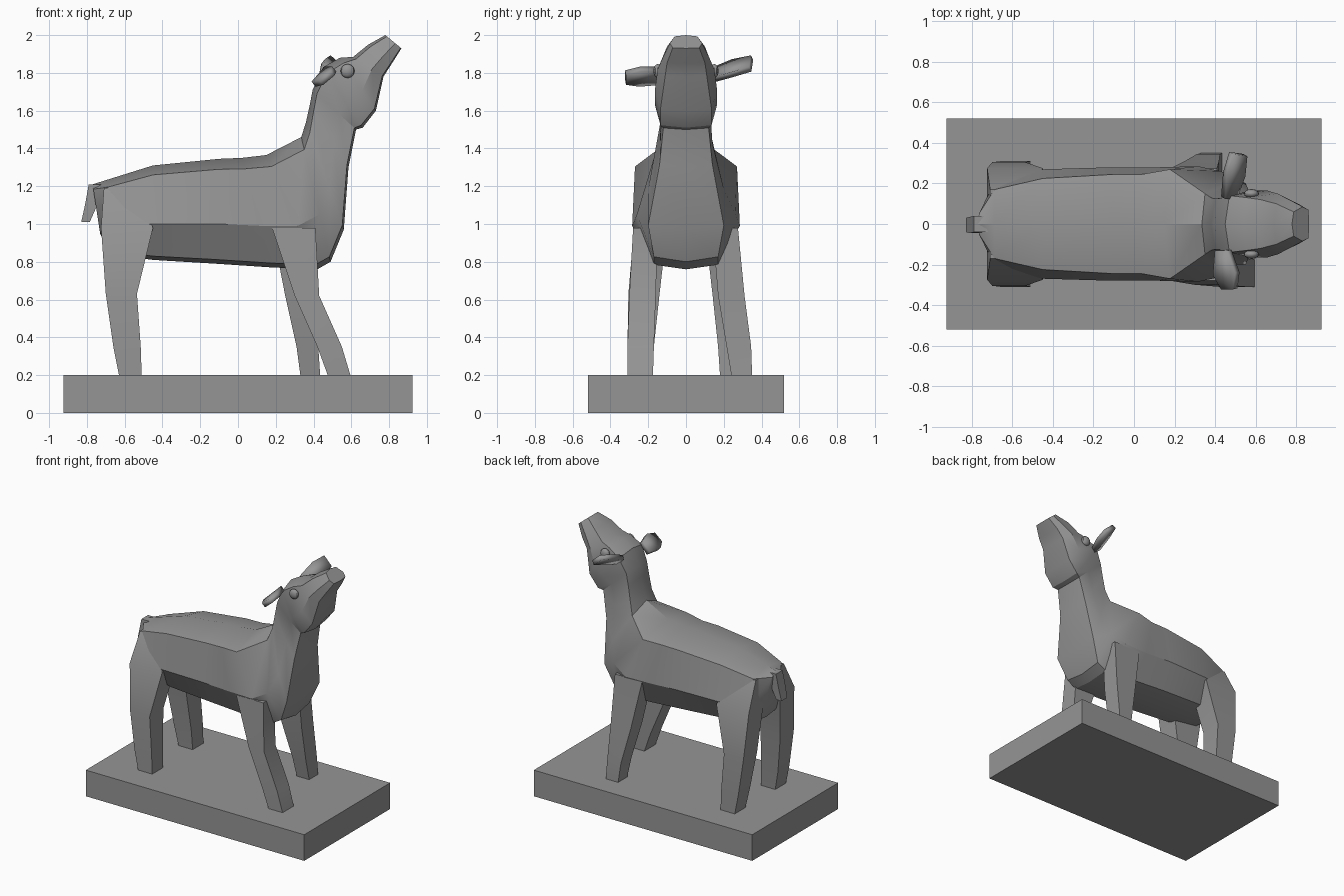
import bpy
import bmesh
from math import radians
from mathutils import Vector

old = bpy.data.objects.get("Cube")
if old:
    bpy.data.objects.remove(old, do_unlink=True)

stone = bpy.data.materials.new("grey_stone")
stone.use_nodes = True
GREY = (0.3, 0.3, 0.3, 1)
stone.diffuse_color = GREY
stone.node_tree.nodes["Principled BSDF"].inputs["Base Color"].default_value = GREY


def finish(name, bm, smooth=True):
    bmesh.ops.recalc_face_normals(bm, faces=bm.faces)
    mesh = bpy.data.meshes.new(name)
    bm.to_mesh(mesh)
    bm.free()
    obj = bpy.data.objects.new(name, mesh)
    bpy.context.collection.objects.link(obj)
    mesh.materials.append(stone)
    if smooth:
        bpy.ops.object.select_all(action='DESELECT')
        obj.select_set(True)
        bpy.context.view_layer.objects.active = obj
        bpy.ops.object.shade_smooth_by_angle(angle=radians(30))
    return obj


def loft(name, rings, smooth=True):
    """Skin a row of equal-sized rings and cap both ends."""
    bm = bmesh.new()
    rows = [[bm.verts.new(p) for p in ring] for ring in rings]
    n = len(rows[0])
    for a, b in zip(rows, rows[1:]):
        for i in range(n):
            j = (i + 1) % n
            bm.faces.new((a[i], a[j], b[j], b[i]))
    bm.faces.new(rows[0])
    bm.faces.new(rows[-1])
    return finish(name, bm, smooth)


def section(tx, tz, bx, bz, upper, middle, lower):
    """Eight-sided slice hung between a back point and a belly point."""
    top, bottom = Vector((tx, 0, tz)), Vector((bx, 0, bz))
    half = [(0.1, upper), (0.62, middle), (0.96, lower)]
    left = [top.lerp(bottom, t) + Vector((0, w, 0)) for t, w in half]
    right = [Vector((p.x, -p.y, p.z)) for p in reversed(left)]
    return [top, *left, bottom, *right]


def box_ring(x0, x1, y0, y1, z):
    return [(x0, y0, z), (x1, y0, z), (x1, y1, z), (x0, y1, z)]


# Plinth
loft("plinth", [box_ring(-.925, .925, -.52, .52, z) for z in (0, .2)], False)

# Body, neck and head, from rump to muzzle
slices = [
    (-.77, 1.21, -.73, .95, .05, .09, .05),
    (-.69, 1.235, -.68, .84, .17, .22, .13),
    (-.45, 1.31, -.45, .81, .225, .27, .17),
    (-.1, 1.345, -.12, .79, .245, .28, .18),
    (.02, 1.35, .18, .77, .245, .28, .18),
    (.15, 1.365, .42, .76, .27, .285, .17),
    (.335, 1.46, .49, .8, .15, .26, .17),
    (.36, 1.54, .56, .97, .13, .2, .2),
    (.38, 1.63, .585, 1.3, .125, .14, .14),
    (.395, 1.71, .625, 1.5, .125, .13, .12),
    (.45, 1.83, .66, 1.51, .14, .165, .135),
    (.54, 1.88, .73, 1.6, .13, .165, .135),
    (.61, 1.885, .77, 1.78, .12, .15, .11),
    (.69, 1.95, .815, 1.85, .1, .12, .1),
    (.78, 2.0, .865, 1.93, .06, .085, .07),
]
loft("body", [section(*s) for s in slices])

# Legs: back x, front x, inner y, outer y, height
hind = [(-.71, -.55, .04, .17, 1.19), (-.725, -.45, .1, .275, .98),
        (-.7, -.535, .14, .305, .63), (-.66, -.515, .17, .31, .35),
        (-.63, -.51, .18, .31, .2)]
front_right = [(.18, .41, .15, .28, .98), (.3, .43, .16, .3, .62),
               (.42, .55, .17, .31, .35), (.475, .595, .175, .31, .2)]
front_left = [(.18, .41, .14, .275, .98), (.25, .42, .17, .31, .62),
              (.31, .425, .215, .345, .35), (.33, .435, .24, .35, .2)]
for name, rows, side in (("hind_leg_left", hind, 1), ("hind_leg_right", hind, -1),
                         ("front_leg_left", front_left, 1),
                         ("front_leg_right", front_right, -1)):
    loft(name, [box_ring(a, b, side * c, side * d, z) for a, b, c, d, z in rows])

# Tail
loft("tail", [box_ring(-.79, -.7, -.04, .04, 1.21),
              box_ring(-.81, -.745, -.045, .035, 1.1),
              box_ring(-.83, -.785, -.04, .03, 1.01)])

# Ears, thickened leaf outlines
ears = {
    "ear_left": [(.44, .13, 1.81), (.45, .25, 1.86), (.48, .35, 1.88),
                 (.55, .34, 1.82), (.54, .24, 1.79), (.5, .13, 1.76)],
    "ear_right": [(.41, -.13, 1.75), (.4, -.25, 1.74), (.44, -.32, 1.75),
                  (.5, -.32, 1.8), (.51, -.24, 1.82), (.47, -.13, 1.82)],
}
for name, outline in ears.items():
    bm = bmesh.new()
    bm.faces.new([bm.verts.new(p) for p in outline])
    ear = finish(name, bm)
    thick = ear.modifiers.new("thickness", 'SOLIDIFY')
    thick.thickness = .035
    thick.offset = 0

# Eyes
for name, side in (("eye_left", 1), ("eye_right", -1)):
    bm = bmesh.new()
    bmesh.ops.create_uvsphere(bm, u_segments=12, v_segments=8, radius=.037)
    bmesh.ops.scale(bm, vec=(1, .6, 1), verts=bm.verts)
    bmesh.ops.translate(bm, vec=(.58, side * .15, 1.81), verts=bm.verts)
    finish(name, bm)
